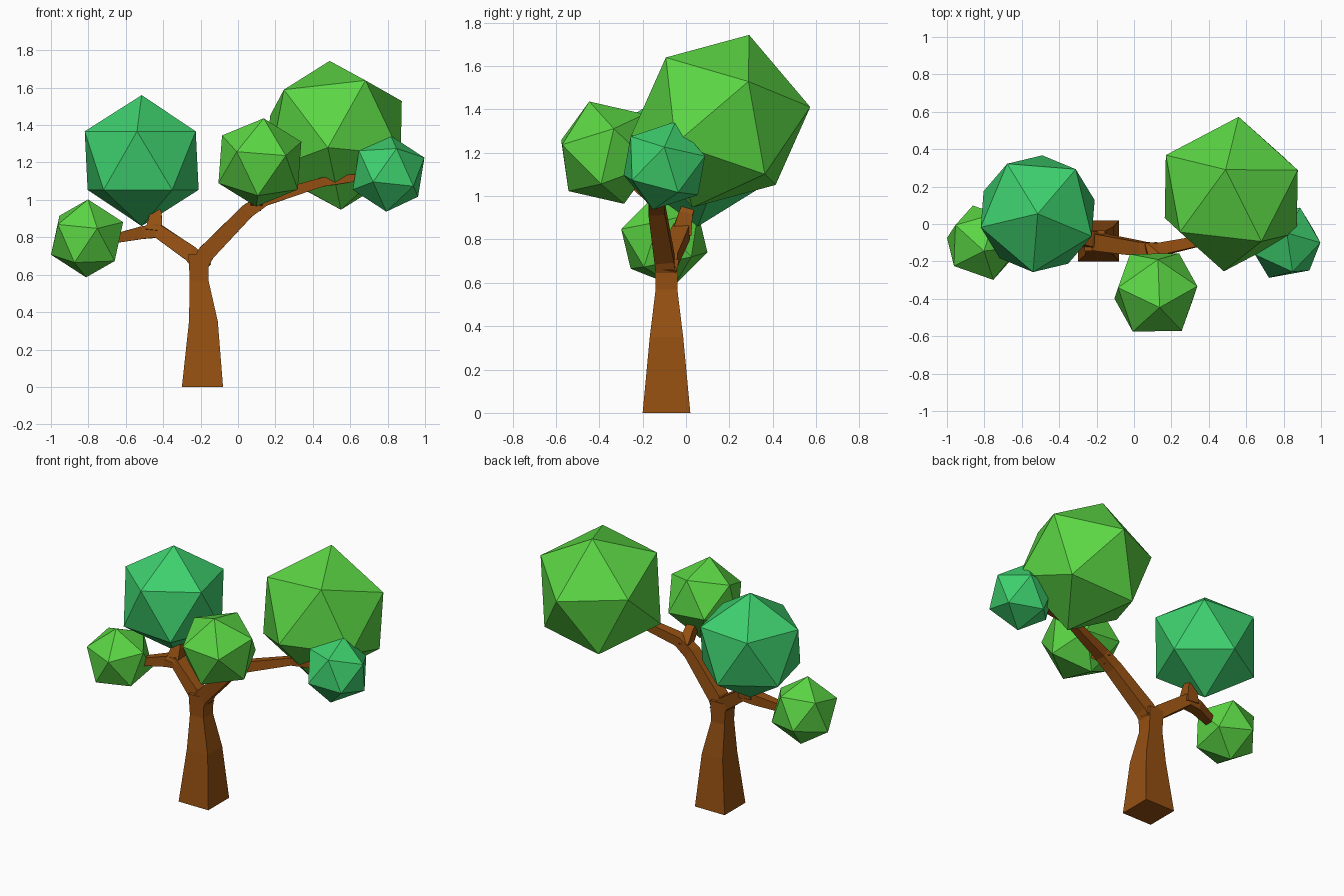
import bpy, bmesh
from mathutils import Vector, Matrix

cube = bpy.data.objects.get("Cube")
if cube:
    bpy.data.objects.remove(cube, do_unlink=True)


def material(name, rgb):
    m = bpy.data.materials.new(name)
    m.use_nodes = True
    m.diffuse_color = (*rgb, 1)
    m.node_tree.nodes["Principled BSDF"].inputs["Base Color"].default_value = (*rgb, 1)
    return m


BARK = material("bark_brown", (0.30, 0.08, 0.006))
GREEN = material("leaf_green", (0.105, 0.67, 0.058))
TEAL = material("leaf_teal", (0.048, 0.63, 0.155))


def finish(name, bm, mat):
    bmesh.ops.recalc_face_normals(bm, faces=bm.faces[:])
    mesh = bpy.data.meshes.new(name)
    bm.to_mesh(mesh)
    bm.free()
    mesh.materials.append(mat)
    ob = bpy.data.objects.new(name, mesh)
    bpy.context.collection.objects.link(ob)
    return ob


def limb(name, path):
    """Four-sided tapering tube through (x, y, z, half_width) points."""
    bm = bmesh.new()
    pts = [Vector(p[:3]) for p in path]
    rings = []
    for i, p in enumerate(pts):
        before = (p - pts[i - 1]).normalized() if i else Vector()
        after = (pts[i + 1] - p).normalized() if i + 1 < len(pts) else Vector()
        t = (before + after).normalized()
        if name == "trunk":
            t = Vector((0, 0, 1))
        ref = Vector((1, 0, 0)) if abs(t.y) > 0.7 else Vector((0, 1, 0))
        u = ref.cross(t).normalized()
        v = t.cross(u)
        w = path[i][3]
        rings.append([bm.verts.new(p + w * (a * u + b * v))
                      for a, b in ((1, 1), (-1, 1), (-1, -1), (1, -1))])
    for r, s in zip(rings, rings[1:]):
        for k in range(4):
            n = (k + 1) % 4
            bm.faces.new((r[k], r[n], s[n], s[k]))
    bm.faces.new(rings[0])
    bm.faces.new(rings[-1])
    return finish(name, bm, BARK)


def foliage(name, centre, radius, pole, second, mat):
    """Icosahedron with one corner along pole and a neighbour towards second."""
    z = Vector(pole).normalized()
    y = z.cross(Vector(second)).normalized()
    x = y.cross(z)
    turn = Matrix((x, y, z)).transposed().to_4x4()
    bm = bmesh.new()
    bmesh.ops.create_icosphere(bm, subdivisions=1, radius=radius,
                               matrix=Matrix.Translation(centre) @ turn)
    return finish(name, bm, mat)


# Trunk and branches
limb("trunk", [(-0.19, -0.09, 0, 0.11), (-0.185, -0.09, 0.35, 0.077),
               (-0.208, -0.09, 0.57, 0.05), (-0.21, -0.09, 0.71, 0.055)])
limb("right_fork_branch", [(-0.21, -0.09, 0.64, 0.045), (-0.17, -0.1, 0.715, 0.045),
                           (0.05, -0.135, 0.94, 0.038), (0.14, -0.135, 1.0, 0.034),
                           (0.45, -0.07, 1.095, 0.024), (0.72, -0.08, 1.13, 0.018)])
limb("front_twig", [(0.09, -0.12, 0.97, 0.032), (0.11, -0.2, 1.03, 0.03),
                    (0.12, -0.34, 1.15, 0.022)])
limb("left_fork_branch", [(-0.18, -0.09, 0.63, 0.045), (-0.25, -0.08, 0.71, 0.042),
                          (-0.43, -0.02, 0.835, 0.038), (-0.51, -0.02, 0.825, 0.034),
                          (-0.7, -0.07, 0.785, 0.022)])
limb("upper_left_twig", [(-0.45, -0.02, 0.83, 0.045), (-0.44, 0.0, 0.92, 0.032),
                         (-0.47, 0.04, 1.02, 0.025)])

# Foliage clumps
foliage("large_left_foliage", (-0.515, 0.055, 1.21), 0.35,
        (0, 0, 1), (-0.08, -1, 0.45), TEAL)
foliage("large_right_foliage", (0.52, 0.16, 1.345), 0.42,
        (-0.03, 0.13, 0.395), (0.04, 0.415, 0.065), GREEN)
foliage("front_foliage", (0.117, -0.366, 1.2), 0.25,
        (0.02, -0.08, 0.235), (-0.12, -0.205, 0.06), GREEN)
foliage("small_right_foliage", (0.805, -0.1, 1.14), 0.21,
        (0.19, 0, 0.085), (0.018, 0.05, 0.197), TEAL)
foliage("small_left_foliage", (-0.807, -0.1, 0.794), 0.213,
        (-0.055, 0.2, -0.054), (-0.193, 0.03, -0.088), GREEN)
